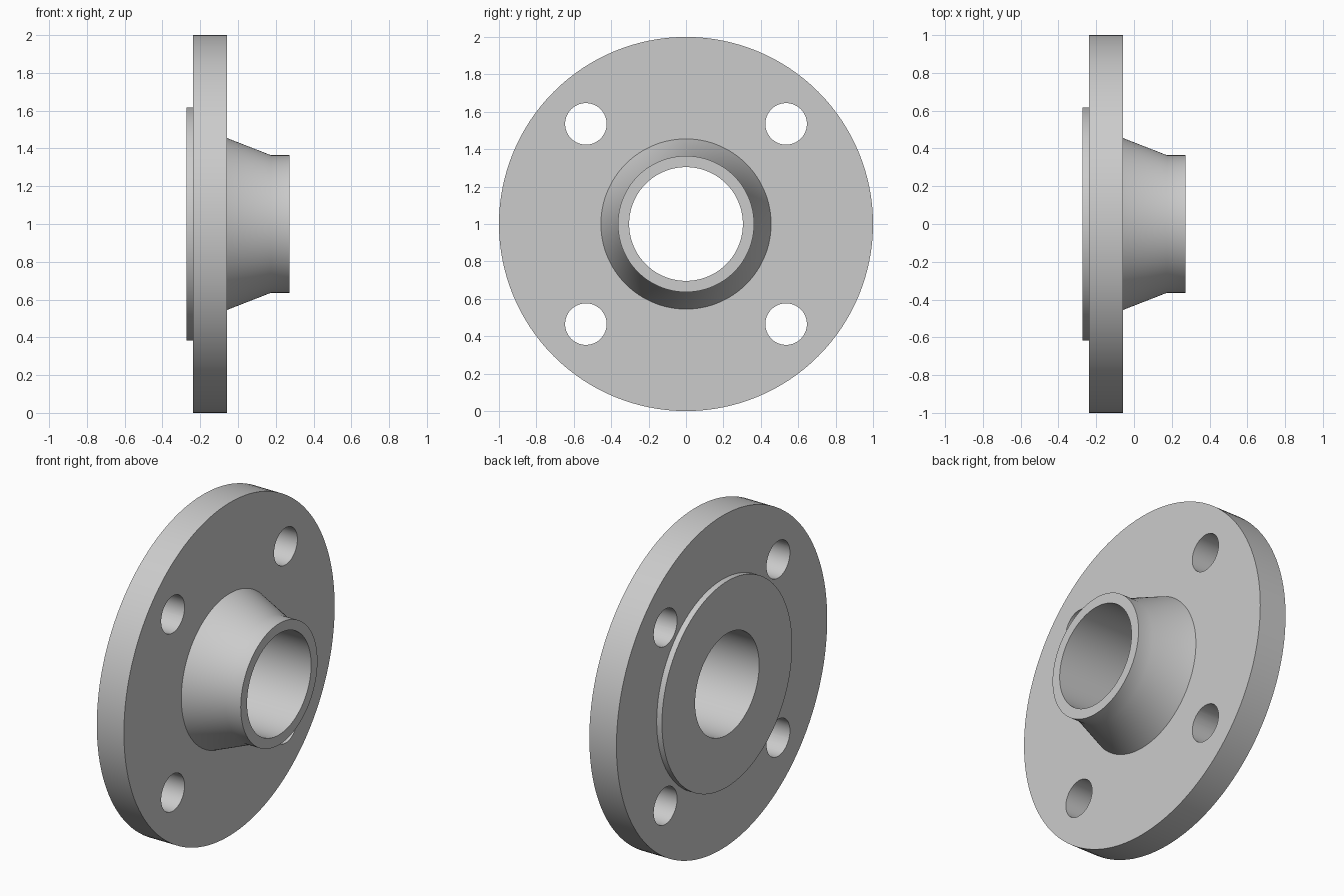
import bpy, bmesh
from math import pi, radians, sin, cos
from mathutils import Vector, Matrix

if "Cube" in bpy.data.objects:
    bpy.data.objects.remove(bpy.data.objects["Cube"], do_unlink=True)

AXIS = Vector((0, 0, 1))  # centre of the flange; its axis runs along x
SEGMENTS = 128
BORE, NECK, HUB, FACE, RIM = 0.304, 0.364, 0.455, 0.618, 1.0
BACK, PLATE_BACK, PLATE_FRONT, TAPER_END, FRONT = -0.273, -0.238, -0.058, 0.175, 0.273

steel = bpy.data.materials.new("grey_steel")
steel.use_nodes = True
colour = (0.6, 0.6, 0.6, 1)
steel.diffuse_color = colour
steel.node_tree.nodes["Principled BSDF"].inputs["Base Color"].default_value = colour


def make_object(name, bm):
    bmesh.ops.recalc_face_normals(bm, faces=bm.faces)
    mesh = bpy.data.meshes.new(name)
    bm.to_mesh(mesh)
    bm.free()
    mesh.materials.append(steel)
    obj = bpy.data.objects.new(name, mesh)
    bpy.context.collection.objects.link(obj)
    return obj


# Flange body: closed (x, radius) section turned about the axis
section = [
    (BACK, BORE), (BACK, FACE), (PLATE_BACK, FACE), (PLATE_BACK, RIM),
    (PLATE_FRONT, RIM), (PLATE_FRONT, HUB), (TAPER_END, NECK),
    (FRONT, NECK), (FRONT, BORE),
]
bm = bmesh.new()
verts = [bm.verts.new((x, 0, AXIS.z + r)) for x, r in section]
edges = [bm.edges.new((v, verts[i - 1])) for i, v in enumerate(verts)]
bmesh.ops.spin(bm, geom=verts + edges, cent=AXIS, axis=(1, 0, 0),
               angle=2 * pi, steps=SEGMENTS)
bmesh.ops.remove_doubles(bm, verts=bm.verts, dist=1e-4)
flange = make_object("weld_neck_flange", bm)

# Four bolt holes on the diagonals
bm = bmesh.new()
for i in range(4):
    a = pi / 4 + i * pi / 2
    place = Matrix.Translation(AXIS + 0.757 * Vector((0, cos(a), sin(a))))
    place.translation.x = (PLATE_BACK + PLATE_FRONT) / 2
    bmesh.ops.create_cone(bm, cap_ends=True, segments=64, radius1=0.111,
                          radius2=0.111, depth=0.4,
                          matrix=place @ Matrix.Rotation(pi / 2, 4, "Y"))
cutter = make_object("bolt_hole_cutter", bm)
cutter.hide_render = True

holes = flange.modifiers.new("bolt_holes", "BOOLEAN")
holes.operation = "DIFFERENCE"
holes.solver = "EXACT"
holes.object = cutter

# Bake the holes, then shade smooth with crisp rims
bpy.ops.object.select_all(action="DESELECT")
flange.select_set(True)
bpy.context.view_layer.objects.active = flange
bpy.ops.object.modifier_apply(modifier=holes.name)
bpy.data.objects.remove(cutter, do_unlink=True)
bpy.ops.object.shade_smooth_by_angle(angle=radians(30))
